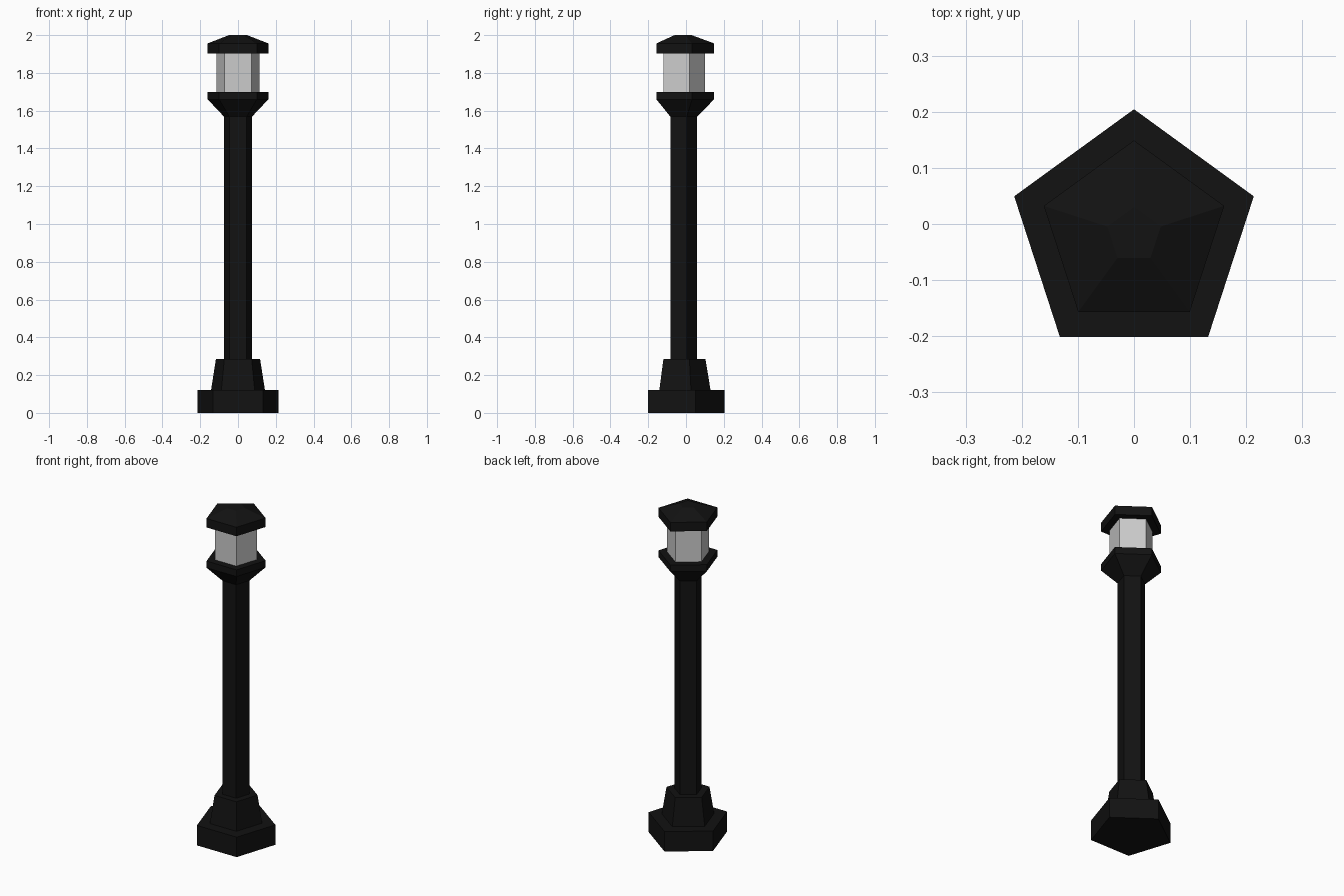
import bpy
import bmesh
from math import cos, sin, pi

if "Cube" in bpy.data.objects:
    bpy.data.objects.remove(bpy.data.objects["Cube"])

SIDES = 5
CY = -0.02  # pentagon centre, so the bounding box is centred on y = 0


def prism(name, profile, mat=None):
    """Closed five-sided solid through (radius, z) rings, point towards +y."""
    bm = bmesh.new()
    rings = []
    for r, z in profile:
        rings.append([bm.verts.new((r * cos(pi / 2 + 2 * pi * i / SIDES),
                                    CY + r * sin(pi / 2 + 2 * pi * i / SIDES), z))
                      for i in range(SIDES)])
    for a, b in zip(rings, rings[1:]):
        for i in range(SIDES):
            j = (i + 1) % SIDES
            bm.faces.new((a[i], a[j], b[j], b[i]))
    bm.faces.new(rings[0][::-1])
    bm.faces.new(rings[-1])
    bmesh.ops.recalc_face_normals(bm, faces=bm.faces)
    mesh = bpy.data.meshes.new(name)
    bm.to_mesh(mesh)
    bm.free()
    if mat:
        mesh.materials.append(mat)
    obj = bpy.data.objects.new(name, mesh)
    bpy.context.collection.objects.link(obj)
    return obj


iron = bpy.data.materials.new("black_iron")
iron.diffuse_color = (0.006, 0.006, 0.006, 1)
iron.use_nodes = True
iron.node_tree.nodes["Principled BSDF"].inputs["Base Color"].default_value = iron.diffuse_color

# Post: plinth, tapered foot, shaft and flared lamp tray in one profile
prism("post", [(0.2245, 0), (0.2245, 0.12), (0.15, 0.12), (0.123, 0.285),
               (0.0775, 0.285), (0.0775, 1.568), (0.169, 1.66), (0.169, 1.70)], iron)

# Lamp housing (plain grey)
prism("lamp_glass", [(0.121, 1.70), (0.121, 1.902)])

# Roof with a small flat top
prism("roof", [(0.169, 1.902), (0.169, 1.956), (0.05, 2.0)], iron)
